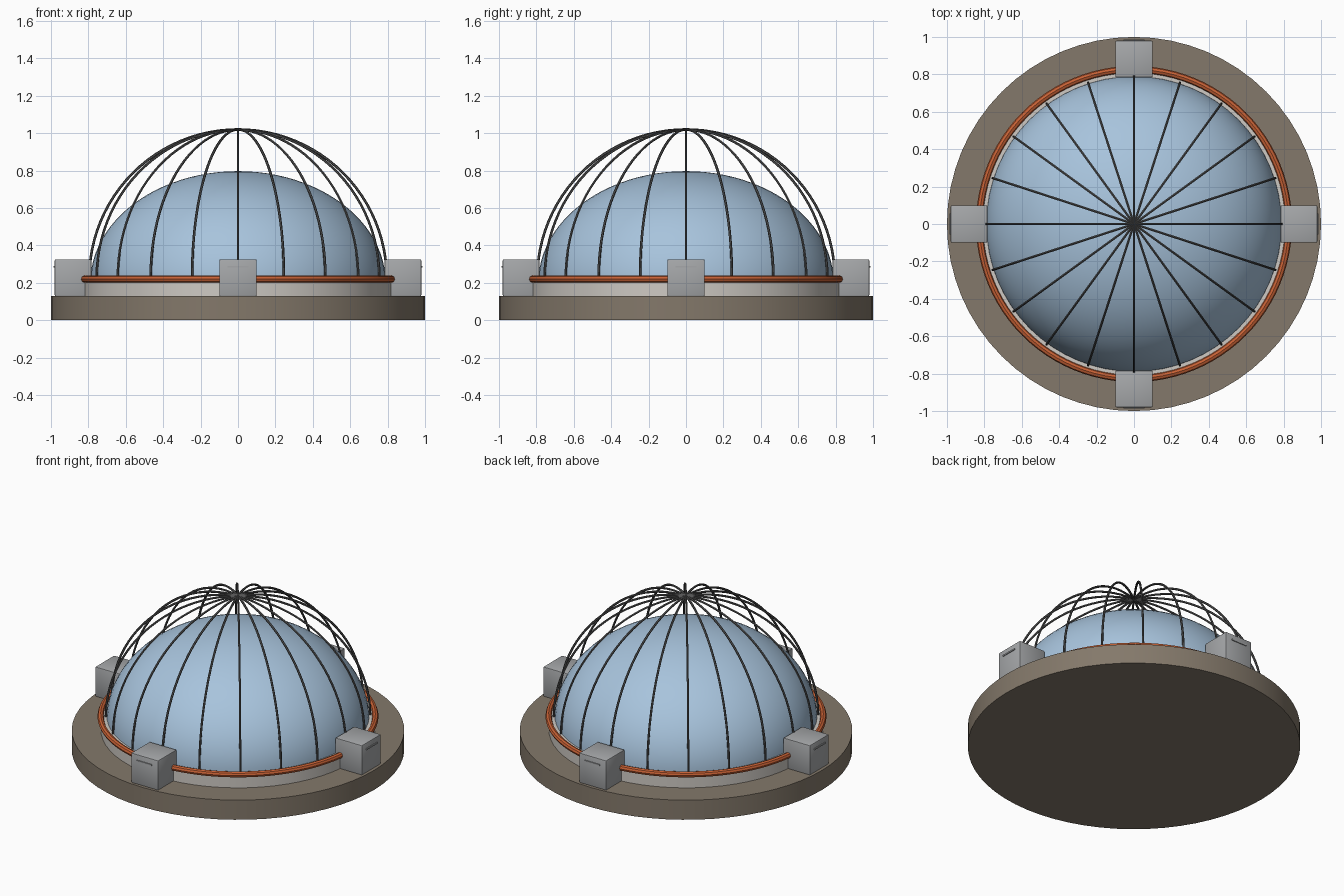
import bpy, bmesh, math
from mathutils import Matrix, Vector

if "Cube" in bpy.data.objects:
    bpy.data.objects.remove(bpy.data.objects["Cube"], do_unlink=True)


def material(name, rgb):
    m = bpy.data.materials.new(name)
    m.use_nodes = True
    m.diffuse_color = (*rgb, 1)
    m.node_tree.nodes["Principled BSDF"].inputs["Base Color"].default_value = (*rgb, 1)
    return m


STONE = material("brown stone", (0.23, 0.19, 0.145))
PALE = material("pale rim", (0.62, 0.59, 0.55))
GLASS = material("blue glass", (0.39, 0.55, 0.72))
COPPER = material("copper orange", (0.58, 0.12, 0.035))
STEEL = material("grey steel", (0.38, 0.39, 0.40))
IRON = material("dark iron", (0.09, 0.09, 0.09))


def finish(name, bm, mat, smooth=True):
    bmesh.ops.recalc_face_normals(bm, faces=bm.faces)
    mesh = bpy.data.meshes.new(name)
    bm.to_mesh(mesh)
    bm.free()
    mesh.materials.append(mat)
    obj = bpy.data.objects.new(name, mesh)
    bpy.context.collection.objects.link(obj)
    if smooth:
        bpy.ops.object.select_all(action='DESELECT')
        obj.select_set(True)
        bpy.context.view_layer.objects.active = obj
        bpy.ops.object.shade_smooth_by_angle(angle=math.radians(35))
    return obj


def lathe(name, profile, mat, closed=False, steps=64):
    """Spin an (r, z) profile around the z axis."""
    bm = bmesh.new()
    verts = [bm.verts.new((r, 0, z)) for r, z in profile]
    edges = [bm.edges.new(pair) for pair in zip(verts, verts[1:])]
    if closed:
        edges.append(bm.edges.new((verts[-1], verts[0])))
    bmesh.ops.spin(bm, geom=verts + edges, axis=(0, 0, 1), cent=(0, 0, 0),
                   angle=math.tau, steps=steps)
    bmesh.ops.remove_doubles(bm, verts=bm.verts, dist=0.0001)
    return finish(name, bm, mat)


def box(bm, center, size, turn, bevel=0):
    part = bmesh.new()
    bmesh.ops.create_cube(part, size=1, matrix=Matrix.Translation(center) @ Matrix.Diagonal((*size, 1)))
    if bevel:
        bmesh.ops.bevel(part, geom=part.edges[:], offset=bevel, segments=2,
                        profile=0.5, affect='EDGES')
    part.transform(turn)
    temp = bpy.data.meshes.new("temp")
    part.to_mesh(temp)
    part.free()
    bm.from_mesh(temp)
    bpy.data.meshes.remove(temp)


# Round base and the collar that carries the dome
lathe("base", [(0, 0), (1, 0), (1, 0.13), (0, 0.13)], STONE)
lathe("collar", [(0, 0.13), (0.825, 0.13), (0.825, 0.222), (0, 0.222)], PALE)

# Flattened glass dome
arc = [i * math.pi / 48 for i in range(25)]
lathe("dome", [(0.79 * math.cos(a), 0.2 + 0.597 * math.sin(a)) for a in arc], GLASS)

# Pipe around the collar
ring = [i * math.tau / 8 for i in range(8)]
lathe("ring_pipe", [(0.826 + 0.019 * math.cos(a), 0.22 + 0.019 * math.sin(a)) for a in ring],
      COPPER, closed=True, steps=96)

# Cage of arched ribs meeting above the dome
RIBS, STEPS, SIDES = 10, 48, 6
bm = bmesh.new()
for k in range(RIBS):
    turn = Matrix.Rotation(k * math.pi / RIBS, 3, 'Z')
    loops = []
    for i in range(STEPS + 1):
        a = math.pi * i / STEPS
        out = Vector((math.cos(a), 0, math.sin(a)))
        loop = []
        for j in range(SIDES):
            b = math.tau * j / SIDES
            p = out * (0.795 + 0.007 * math.cos(b)) + Vector((0, 0.007 * math.sin(b), 0.225))
            loop.append(bm.verts.new(turn @ p))
        loops.append(loop)
    for lower, upper in zip(loops, loops[1:]):
        for j in range(SIDES):
            n = (j + 1) % SIDES
            bm.faces.new((lower[j], lower[n], upper[n], upper[j]))
    bm.faces.new(loops[0])
    bm.faces.new(loops[-1])
finish("cage_ribs", bm, IRON)

# Four anchor boxes, each with a thin lip on its outer face
for k, side in enumerate(("front", "left", "back", "right")):
    turn = Matrix.Rotation(k * math.pi / 2, 4, 'Z')
    bm = bmesh.new()
    box(bm, (0, -0.882, 0.227), (0.2, 0.196, 0.198), turn, 0.007)
    finish(side + "_anchor_box", bm, STEEL)
    bm = bmesh.new()
    box(bm, (0, -0.981, 0.286), (0.11, 0.009, 0.009), turn)
    finish(side + "_box_lip", bm, STEEL, smooth=False)
